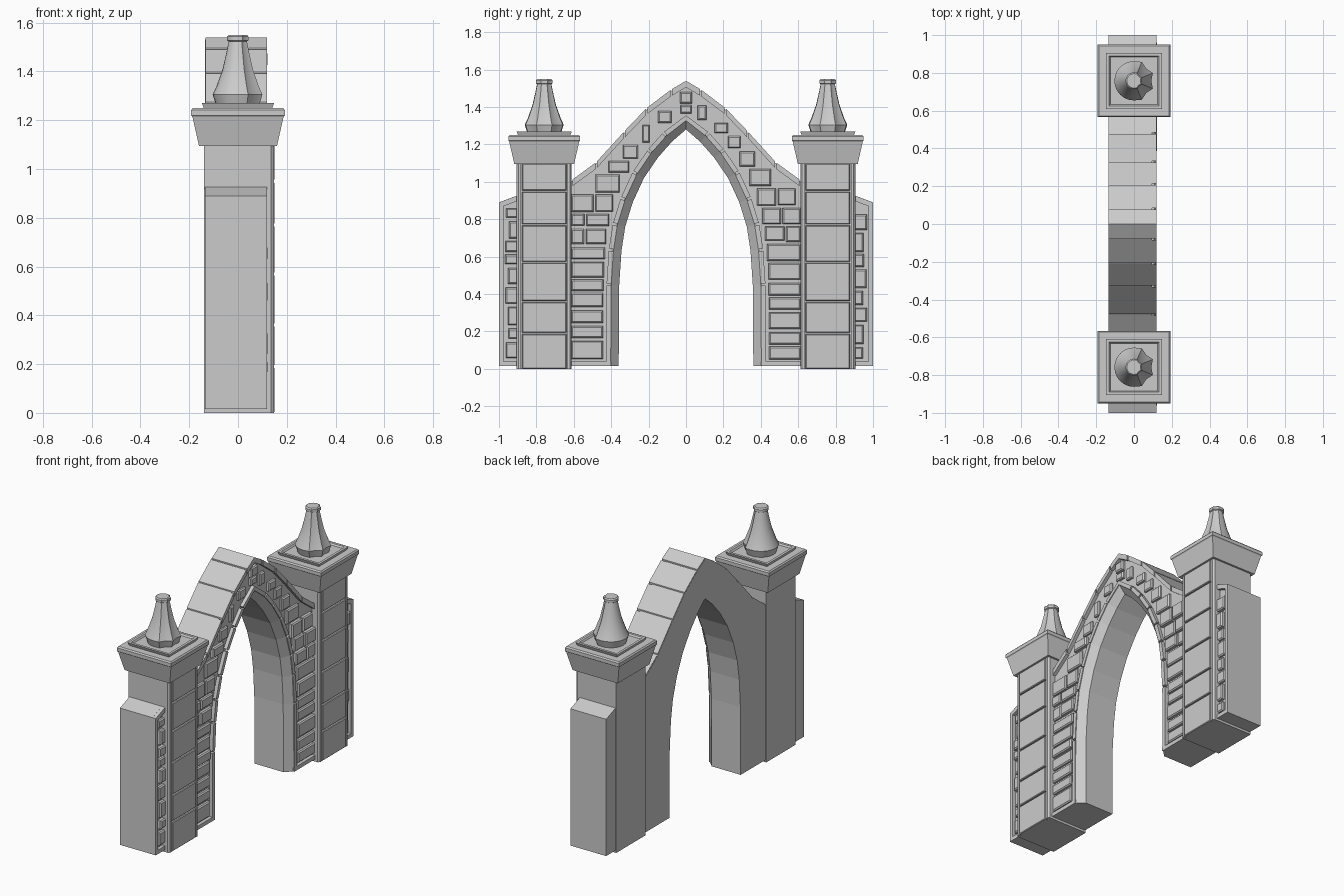
import bpy, bmesh, math, random

if "Cube" in bpy.data.objects:
    bpy.data.objects.remove(bpy.data.objects["Cube"])

random.seed(4)
BACK, CORE, FACE = -0.135, 0.096, 0.118   # wall back, recessed panel, front frame
FLOOR = 0.015


def loft(bm, rings):
    """Bridge equal-length rings of 3D points and cap both ends."""
    vs = [[bm.verts.new(p) for p in r] for r in rings]
    n = len(rings[0])
    for a, b in zip(vs, vs[1:]):
        for i in range(n):
            j = (i + 1) % n
            bm.faces.new((a[i], a[j], b[j], b[i]))
    bm.faces.new(vs[0][::-1])
    bm.faces.new(vs[-1])


def prism(bm, yz, x0, x1):
    loft(bm, [[(x, y, z) for y, z in yz] for x in (x0, x1)])


def block(bm, y0, y1, z0, z1, x0, x1, e=0.007):
    """Stone with a chamfered front edge."""
    def ring(x, i):
        return [(x, y0 + i, z0 + i), (x, y1 - i, z0 + i), (x, y1 - i, z1 - i), (x, y0 + i, z1 - i)]
    loft(bm, [ring(x0, 0), ring(x1 - e, 0), ring(x1, e)])


def make(name, bm, smooth=False):
    bmesh.ops.recalc_face_normals(bm, faces=bm.faces)
    me = bpy.data.meshes.new(name)
    bm.to_mesh(me)
    bm.free()
    ob = bpy.data.objects.new(name, me)
    bpy.context.collection.objects.link(ob)
    if smooth:
        bpy.ops.object.select_all(action='DESELECT')
        ob.select_set(True)
        bpy.context.view_layer.objects.active = ob
        bpy.ops.object.shade_smooth_by_angle(angle=math.radians(28))
    return ob


def interp(pts, t):
    """Piecewise linear lookup, pts sorted by first value."""
    if t <= pts[0][0]:
        return pts[0][1]
    for (a, u), (b, v) in zip(pts, pts[1:]):
        if t <= b:
            return u + (v - u) * (t - a) / (b - a)
    return pts[-1][1]


# Half curves: pointed opening (bottom to peak) and roof line (peak to pillar)
ARCH = [(0.36, FLOOR), (0.357, 0.45), (0.345, 0.63), (0.325, 0.76), (0.285, 0.89),
        (0.225, 1.02), (0.15, 1.13), (0.075, 1.215), (0, 1.28)]
ROOF = [(0, 1.54), (0.08, 1.493), (0.21, 1.395), (0.33, 1.27), (0.48, 1.105), (0.61, 1.01), (0.68, 0.98)]


def offset(d):
    out = []
    for i, (y, z) in enumerate(ARCH):
        if i == 0:
            out.append((y + d, z))
        elif i == len(ARCH) - 1:
            out.append((0, z + d * 1.1))
        else:
            ty, tz = ARCH[i + 1][0] - ARCH[i - 1][0], ARCH[i + 1][1] - ARCH[i - 1][1]
            n = math.hypot(ty, tz)
            out.append((y + d * tz / n, z - d * ty / n))
    return out


def mirror(pts):
    return [(-y, z) for y, z in pts]


# Wall core, recessed on its front
inner = offset(0.045)
roof_low = [(y, z - 0.008) for y, z in ROOF]
bm = bmesh.new()
prism(bm, inner + mirror(inner[:-1])[::-1] + [(-0.68, FLOOR)]
      + mirror(roof_low)[::-1] + roof_low[1:] + [(0.68, FLOOR)], BACK, CORE)
make("arch_wall", bm)

# Opening lining with chamfered front edge
bm = bmesh.new()
full_in = ARCH + mirror(ARCH[:-1])[::-1]
full_out = inner + mirror(inner[:-1])[::-1]
loft(bm, [[(BACK, a[0], a[1]), (0.07, a[0], a[1]), (FACE - 0.003, b[0], b[1]), (BACK, b[0], b[1])]
          for a, b in zip(full_in, full_out)])
make("arch_lining", bm)

# Narrow voussoirs, roof coping and base strips framing the front
bm = bmesh.new()
t0, t1 = offset(0.043), offset(0.068)
for s in (1, -1):
    for i in range(len(t0) - 1):
        g = 0.006 / math.dist(t0[i], t0[i + 1])
        q = []
        for c, f in ((t0, g), (t0, 1 - g * (i < 7)), (t1, 1 - g * (i < 7)), (t1, g)):
            a, b = c[i], c[i + 1]
            q.append((s * (a[0] + (b[0] - a[0]) * f), a[1] + (b[1] - a[1]) * f))
        prism(bm, q, 0.08, FACE)
    prism(bm, [(s * 0.40, FLOOR), (s * 0.65, FLOOR), (s * 0.65, 0.04), (s * 0.40, 0.04)], 0.08, FACE)
make("arch_trim", bm)

bm = bmesh.new()
for s in (1, -1):
    for i in range(len(ROOF) - 1):
        a, b = ROOF[i], ROOF[i + 1]
        g = 0.004 if i else 0
        y0, y1 = a[0] + g, b[0] - 0.004
        z0, z1 = interp(ROOF, y0), interp(ROOF, y1)
        prism(bm, [(s * y0, z0), (s * y1, z1), (s * y1, z1 - 0.035), (s * y0, z0 - 0.035)],
              BACK + 0.001, FACE)
make("roof_coping", bm)

# Irregular stones filling the recessed panel
bm = bmesh.new()
clear = offset(0.08)
arch_at = [(z, y) for y, z in clear]
roof_at = sorted((z - 0.05, y) for y, z in ROOF)


def course(lo, hi, z0, z1, s):
    n = max(1, round((hi - lo) / 0.13))
    cuts = [lo] + [lo + (hi - lo) * (k + random.uniform(-0.25, 0.25)) / n for k in range(1, n)] + [hi]
    for a, b in zip(cuts, cuts[1:]):
        a, b = sorted((s * (a + 0.005), s * (b - 0.005)))
        block(bm, a, b, z0 + random.uniform(0, 0.01), z1, 0.08, random.uniform(0.112, 0.122))


for s in (1, -1):
    z = 0.05
    while z < 1.40:
        h = random.uniform(0.07, 0.11)
        lo = max(interp(arch_at, z), 0.04 if z > 1.3 else 0)
        hi = 0.62 if z + h < 0.95 else min(0.62, interp(roof_at, z + h))
        if hi - lo > 0.035:
            course(lo, hi, z, z + h - 0.01, s)
        z += h
block(bm, -0.032, 0.032, 1.42, 1.48, 0.08, 0.12)
block(bm, -0.03, 0.03, 1.365, 1.41, 0.08, 0.115)
make("arch_stones", bm)

for s, side in ((1, "back"), (-1, "front")):
    # Side wing with sloped top, rim and stones
    bm = bmesh.new()
    prism(bm, [(s * 0.88, FLOOR), (s, FLOOR), (s, 0.89), (s * 0.88, 0.935)], BACK, CORE)
    prism(bm, [(s * 0.975, FLOOR), (s, FLOOR), (s, 0.89), (s * 0.975, 0.899)], 0.08, FACE)
    prism(bm, [(s * 0.88, FLOOR), (s * 0.975, FLOOR), (s * 0.975, 0.04), (s * 0.88, 0.04)], 0.08, FACE)
    prism(bm, [(s * 0.88, 0.905), (s * 0.975, 0.87), (s * 0.975, 0.899), (s * 0.88, 0.935)], 0.08, FACE)
    z = 0.05
    while z < 0.80:
        h = random.uniform(0.07, 0.12)
        course(0.89, random.uniform(0.95, 0.973), z, min(z + h, 0.87) - 0.012, s)
        z += h
    make(side + "_wing", bm)

    # Pillar shaft with corner strips and stacked face blocks
    c = s * 0.758
    bm = bmesh.new()
    prism(bm, [(c - 0.147, 0), (c + 0.147, 0), (c + 0.147, 1.1), (c - 0.147, 1.1)], -0.14, 0.132)
    for t in (1, -1):
        prof = [(0.12, 0.147), (0.136, 0.147), (0.147, 0.138), (0.147, 0.124), (0.12, 0.124)]
        loft(bm, [[(x, c + t * y, z) for x, y in prof] for z in (0, 1.1)])
    levels = [0, 0.19, 0.36, 0.57, 0.77, 0.95, 1.1]
    for a, b in zip(levels, levels[1:]):
        block(bm, c - 0.118, c + 0.118, a + 0.004 * (a > 0), b - 0.004, 0.12, 0.15, 0.004)
    make(side + "_pillar", bm)

    # Flared capital with stepped, dished top
    bm = bmesh.new()
    steps = [(0.16, 1.095), (0.187, 1.215), (0.192, 1.22), (0.192, 1.242), (0.185, 1.25),
             (0.14, 1.25), (0.148, 1.27), (0.132, 1.27), (0.125, 1.26)]
    loft(bm, [[(h * i, c + h * j, z) for i, j in ((-1, -1), (1, -1), (1, 1), (-1, 1))] for h, z in steps])
    make(side + "_capital", bm)

    # Finial: fluted facets on the front half, round at the back
    bm = bmesh.new()
    shape = [(a, 1.0 if k % 2 else 0.86) for k, a in enumerate(range(-90, 91, 30))]
    shape = [(-90, 1), (-67.5, 1.04), (-45, 0.88), (-22.5, 1.04), (0, 0.88), (22.5, 1.04),
             (45, 0.88), (67.5, 1.04)] + [(a, 1) for a in range(90, 270, 15)]
    prof = [(0.088, 1.255), (0.104, 1.305), (0.088, 1.34), (0.063, 1.41), (0.047, 1.48), (0.038, 1.523),
            (0.045, 1.527), (0.045, 1.543), (0.038, 1.55)]
    loft(bm, [[(r * f * math.cos(math.radians(a)), c + r * f * math.sin(math.radians(a)), z)
               for a, f in shape] for r, z in prof])
    make(side + "_finial", bm, smooth=True)
